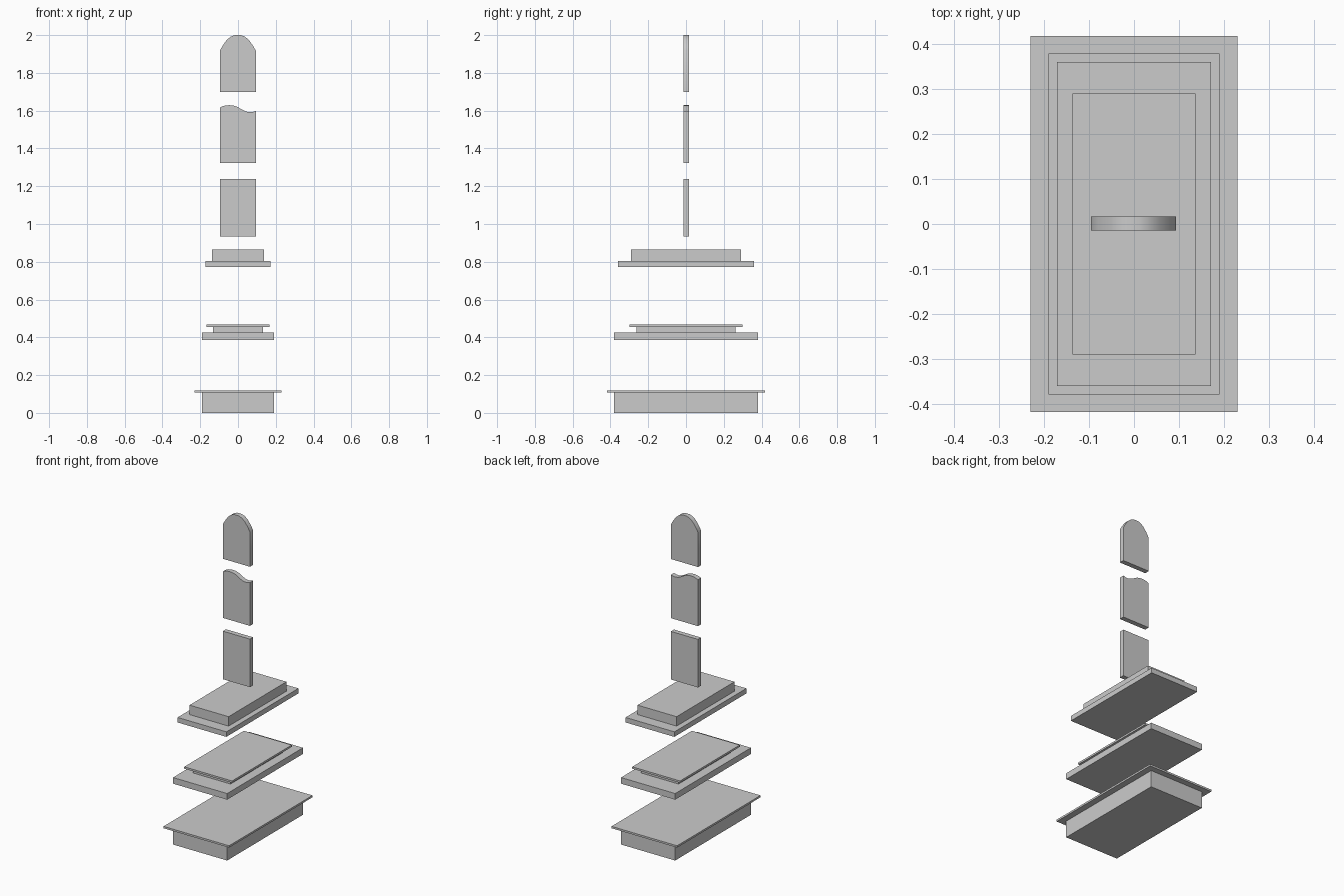
import bpy, bmesh, math

if "Cube" in bpy.data.objects:
    bpy.data.objects.remove(bpy.data.objects["Cube"])


def box(name, hx, hy, z0, z1):
    """Closed block centred on the z axis."""
    bm = bmesh.new()
    bmesh.ops.create_cube(bm, size=1)
    for v in bm.verts:
        v.co = (v.co.x * 2 * hx, v.co.y * 2 * hy, z0 + (v.co.z + 0.5) * (z1 - z0))
    finish(name, bm)


def tablet(name, z0, top):
    """Upright slab: flat foot at z0, top edge given left to right as (x, z)."""
    bm = bmesh.new()
    outline = [(XL, z0), (XR, z0)] + top[::-1]
    front = bm.faces.new([bm.verts.new((x, YF, z)) for x, z in outline])
    ext = bmesh.ops.extrude_face_region(bm, geom=[front], use_keep_orig=True)
    for v in ext["geom"]:
        if isinstance(v, bmesh.types.BMVert):
            v.co.y = YB
    bmesh.ops.recalc_face_normals(bm, faces=bm.faces)
    finish(name, bm)


def finish(name, bm):
    mesh = bpy.data.meshes.new(name)
    bm.to_mesh(mesh)
    bm.free()
    obj = bpy.data.objects.new(name, mesh)
    bpy.context.collection.objects.link(obj)
    bpy.ops.object.select_all(action='DESELECT')
    obj.select_set(True)
    bpy.context.view_layer.objects.active = obj
    bpy.ops.object.shade_smooth_by_angle(angle=math.radians(30))


# Stepped plinth variants: half width, half depth, bottom, top
for part in [
    ("low_plinth_body", 0.19, 0.38, 0.0, 0.107),
    ("low_plinth_slab", 0.23, 0.418, 0.107, 0.119),
    ("middle_plinth_foot", 0.19, 0.38, 0.386, 0.425),
    ("middle_plinth_neck", 0.132, 0.263, 0.425, 0.456),
    ("middle_plinth_slab", 0.168, 0.299, 0.456, 0.468),
    ("high_plinth_foot", 0.171, 0.361, 0.772, 0.804),
    ("high_plinth_body", 0.137, 0.29, 0.804, 0.864),
]:
    box(*part)

# Headstone tablets share one width and thickness
XL, XR, YF, YB = -0.096, 0.094, -0.014, 0.017
tablet("square_headstone", 0.934, [(XL, 1.239), (XR, 1.239)])

tablet("wavy_headstone", 1.323, [
    (XL, 1.617), (-0.08, 1.624), (-0.063, 1.628), (-0.045, 1.629),
    (-0.025, 1.627), (-0.006, 1.621), (0.012, 1.611), (0.03, 1.601),
    (0.045, 1.595), (0.06, 1.592), (0.077, 1.593), (XR, 1.598)])

# Rounded headstone: squashed arch, left half mirrored
mid = (XL + XR) / 2
half = [(-0.095, 1.918), (-0.079, 1.946), (-0.058, 1.975), (-0.037, 1.992), (-0.016, 2.0)]
arch = [(mid + x, z) for x, z in half] + [(mid - x, z) for x, z in half[::-1]]
tablet("rounded_headstone", 1.698, arch)
